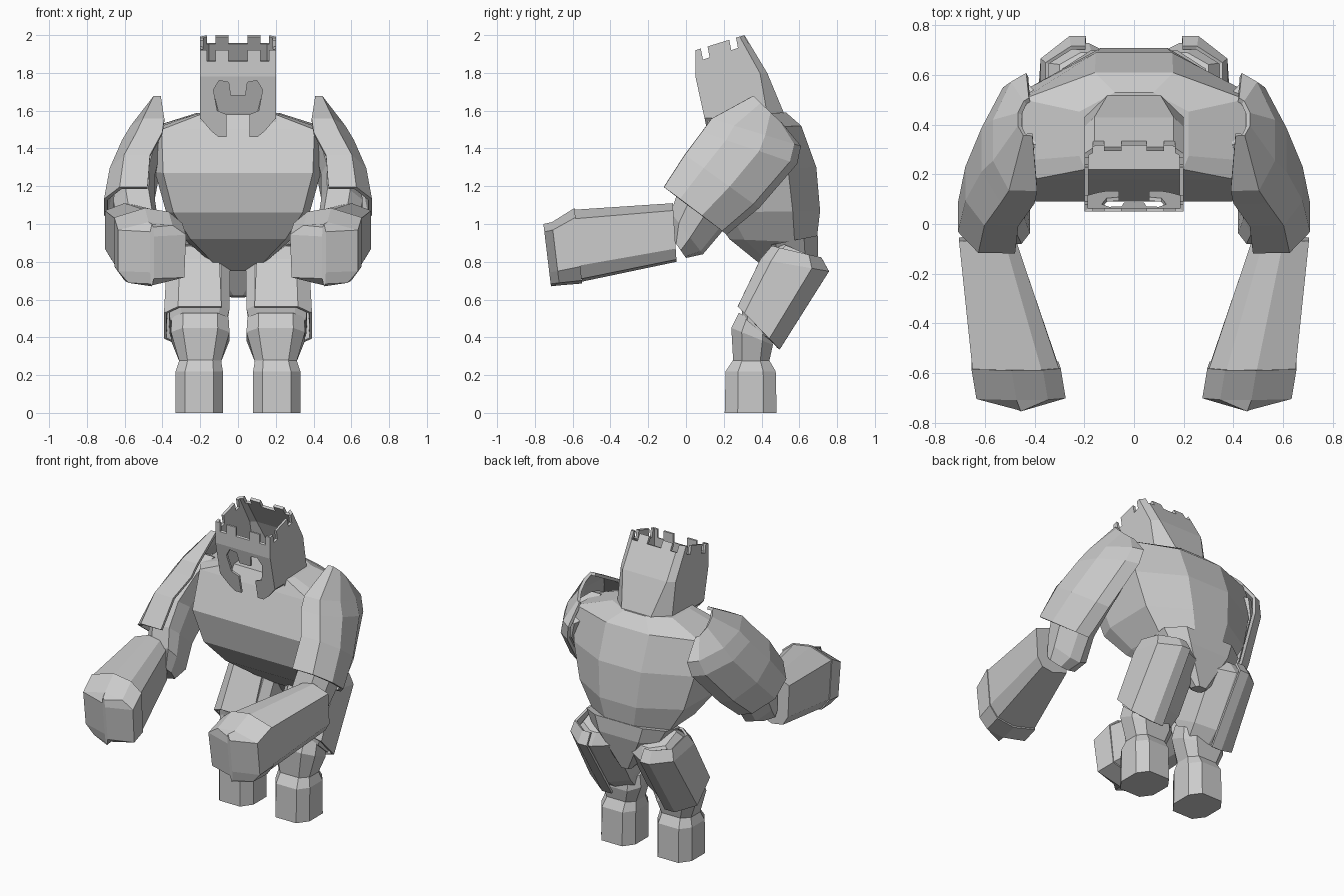
import bpy
import bmesh

default_cube = bpy.data.objects.get("Cube")
if default_cube:
    bpy.data.objects.remove(default_cube, do_unlink=True)

# One plain stone colour
stone = bpy.data.materials.new("stone_grey")
stone.use_nodes = True
grey = (0.6, 0.6, 0.6, 1)
stone.diffuse_color = grey
stone.node_tree.nodes["Principled BSDF"].inputs["Base Color"].default_value = grey

# Cross-sections: first value across the width, second from front (-1) to back (1)
BLOCK = [(-.6, -1), (.6, -1), (1, -.5), (1, .5), (.6, 1), (-.6, 1), (-1, .5), (-1, -.5)]
TORSO = [(.9, -1), (1, -.65), (1, .5), (.35, 1), (-.35, 1), (-1, .5), (-1, -.65), (-.9, -1)]
NECK = [(-1, -1), (1, -1), (1, .55), (.5, 1), (-.5, 1), (-1, .55)]
CROWN = [(-1, -1), (1, -1), (1, .8), (.8, 1), (-.8, 1), (-1, .8)]
ARM = [(-.7, -1), (.4, -1), (1, -.5), (1, .2), (.3, .85), (-.3, 1), (-1, .6), (-1, -.5)]
FIST = [(.1, -1), (1, -.75), (1, .55), (.7, .92), (0, 1), (-.95, .75), (-1, -.6), (-.6, -.9)]
THIGH = [(-.7, -1), (.6, -1), (1, -.7), (1, .5), (.3, 1), (-.1, 1), (-.9, .6), (-1, -.7)]


def make_object(name, bm):
    bmesh.ops.recalc_face_normals(bm, faces=bm.faces)
    mesh = bpy.data.meshes.new(name)
    bm.to_mesh(mesh)
    bm.free()
    mesh.materials.append(stone)
    obj = bpy.data.objects.new(name, mesh)
    bpy.context.collection.objects.link(obj)
    return obj


def loft(name, rings, section=BLOCK, side=1, closed=True, capped=True):
    """Skin rings given as (centre x, half width, front y, front z, back y, back z[, own section])."""
    bm = bmesh.new()
    loops = []
    for cx, w, fy, fz, by, bz, *own in rings:
        loop = []
        for u, v in (own[0] if own else section):
            t = (v + 1) / 2
            loop.append(bm.verts.new((side * (cx + u * w), fy + (by - fy) * t, fz + (bz - fz) * t)))
        loops.append(loop)
    count = len(section)
    for a, b in zip(loops, loops[1:]):
        for i in range(count if closed else count - 1):
            j = (i + 1) % count
            bm.faces.new((a[i], a[j], b[j], b[i]))
    if capped:
        bm.faces.new(loops[0])
        bm.faces.new(loops[-1])
    return make_object(name, bm)


def apply_modifier(obj, kind, **settings):
    mod = obj.modifiers.new(kind.lower(), kind)
    for key, value in settings.items():
        setattr(mod, key, value)
    bpy.context.view_layer.objects.active = obj
    bpy.ops.object.modifier_apply(modifier=mod.name)


def cut(obj, outline, low, high, along_x=True):
    """Remove a prism whose outline lies in yz (along x) or xz (along y)."""
    bm = bmesh.new()
    ends = []
    for d in (low, high):
        ends.append([bm.verts.new((d, p, z) if along_x else (p, d, z)) for p, z in outline])
        bm.faces.new(ends[-1])
    for i in range(len(outline)):
        j = (i + 1) % len(outline)
        bm.faces.new((ends[0][i], ends[0][j], ends[1][j], ends[1][i]))
    cutter = make_object("cutter", bm)
    cutter.hide_render = True
    apply_modifier(obj, "BOOLEAN", operation="DIFFERENCE", solver="EXACT", object=cutter)
    bpy.data.objects.remove(cutter, do_unlink=True)


# Body
loft("torso", [
    (0, .10, .44, .75, .66, .80),
    (0, .28, .23, .92, .69, .90),
    (0, .38, .13, 1.06, .71, 1.07),
    (0, .44, .09, 1.27, .69, 1.30),
    (0, .45, .18, 1.50, .61, 1.52),
    (0, .22, .22, 1.58, .53, 1.59),
], TORSO)
loft("pelvis", [
    (0, .29, .40, .88, .70, .94),
    (0, .24, .42, .82, .70, .84),
    (0, .04, .56, .62, .64, .61),
])

# Hollow helmet with an open crown
helmet = loft("helmet", [
    (0, .2, .12, 1.46, .53, 1.56),
    (0, .2, .05, 1.78, .43, 1.80, CROWN),
    (0, .2, .05, 1.92, .31, 2.0, CROWN),
], NECK, capped=False)
apply_modifier(helmet, "SOLIDIFY", thickness=.02, offset=-1)

# Crown notches: front to back, then side to side
for low, high in ((-.05, .05), (-.165, -.12), (.12, .165)):
    cut(helmet, [(-.1, 1.81), (.5, 2.015), (.5, 2.2), (-.1, 2.2)], low, high)
for y, z in ((.09, 1.87), (.24, 1.92)):
    cut(helmet, [(y, z), (y + .035, z + .012), (y, z + .2), (y - .04, z + .2)], -.3, .3)

# Visor opening and cheek guards
half = [(.04, 1.68), (.05, 1.75), (.10, 1.76), (.13, 1.71), (.11, 1.6), (.06, 1.58), (.06, 1.4)]
visor = half + [(-x, z) for x, z in reversed(half)]
cut(helmet, visor, -.1, .2, along_x=False)
for s in (-1, 1):
    cheek = [(s * x, z) for x, z in ((.25, 1.59), (.2, 1.56), (.14, 1.49), (.09, 1.45), (.25, 1.4))]
    cut(helmet, cheek, -.1, .2, along_x=False)

# Limbs, built once for each side
for label, s in (("left", 1), ("right", -1)):
    loft(label + "_upper_arm", [
        (.44, .06, .32, 1.53, .56, 1.42),
        (.48, .08, .18, 1.47, .54, 1.31),
        (.54, .10, .05, 1.32, .36, 1.09),
        (.55, .11, -.04, 1.18, .20, .97),
        (.53, .11, -.08, 1.06, .09, .84),
        (.54, .09, -.07, .92, 0, .82),
    ], ARM, s)
    # Curved plate wrapping the outer side of the upper arm
    pauldron = loft(label + "_shoulder_plate", [
        (.43, .03, .36, 1.67, .50, 1.53),
        (.46, .10, .14, 1.55, .60, 1.41),
        (.485, .12, .09, 1.48, .58, 1.32),
        (.55, .12, 0, 1.36, .38, 1.09),
        (.57, .13, -.11, 1.19, .21, .95),
    ], ARM[:6], s, closed=False, capped=False)
    apply_modifier(pauldron, "SOLIDIFY", thickness=.02, offset=0)
    loft(label + "_forearm", [
        (.59, .115, -.07, 1.11, -.05, .80),
        (.475, .175, -.60, 1.075, -.55, .695),
    ], FIST, s)
    loft(label + "_fist", [
        (.475, .18, -.59, 1.085, -.55, .685),
        (.455, .18, -.71, 1.01, -.67, .675),
        (.455, .01, -.755, 1.0, -.715, .67),
    ], FIST, s)

    loft(label + "_thigh", [
        (.18, .12, .50, .90, .69, .82),
        (.20, .16, .41, .82, .73, .74),
        (.205, .16, .29, .57, .54, .43),
        (.21, .15, .30, .51, .46, .37),
    ], THIGH, s)
    # Armour around the outer side of the thigh
    guard = loft(label + "_thigh_guard", [
        (.21, .14, .46, .88, .71, .82),
        (.21, .16, .40, .81, .75, .75),
        (.21, .175, .28, .56, .49, .34),
    ], THIGH[:6], s, closed=False, capped=False)
    apply_modifier(guard, "SOLIDIFY", thickness=.015, offset=0)
    loft(label + "_shin", [
        (.20, .15, .28, .53, .45, .44),
        (.20, .155, .24, .45, .46, .36),
        (.20, .11, .25, .27, .44, .27),
    ], side=s)
    loft(label + "_foot", [
        (.20, .11, .25, .28, .44, .28),
        (.205, .125, .21, .22, .475, .22),
        (.205, .125, .205, 0, .48, 0),
    ], side=s)
